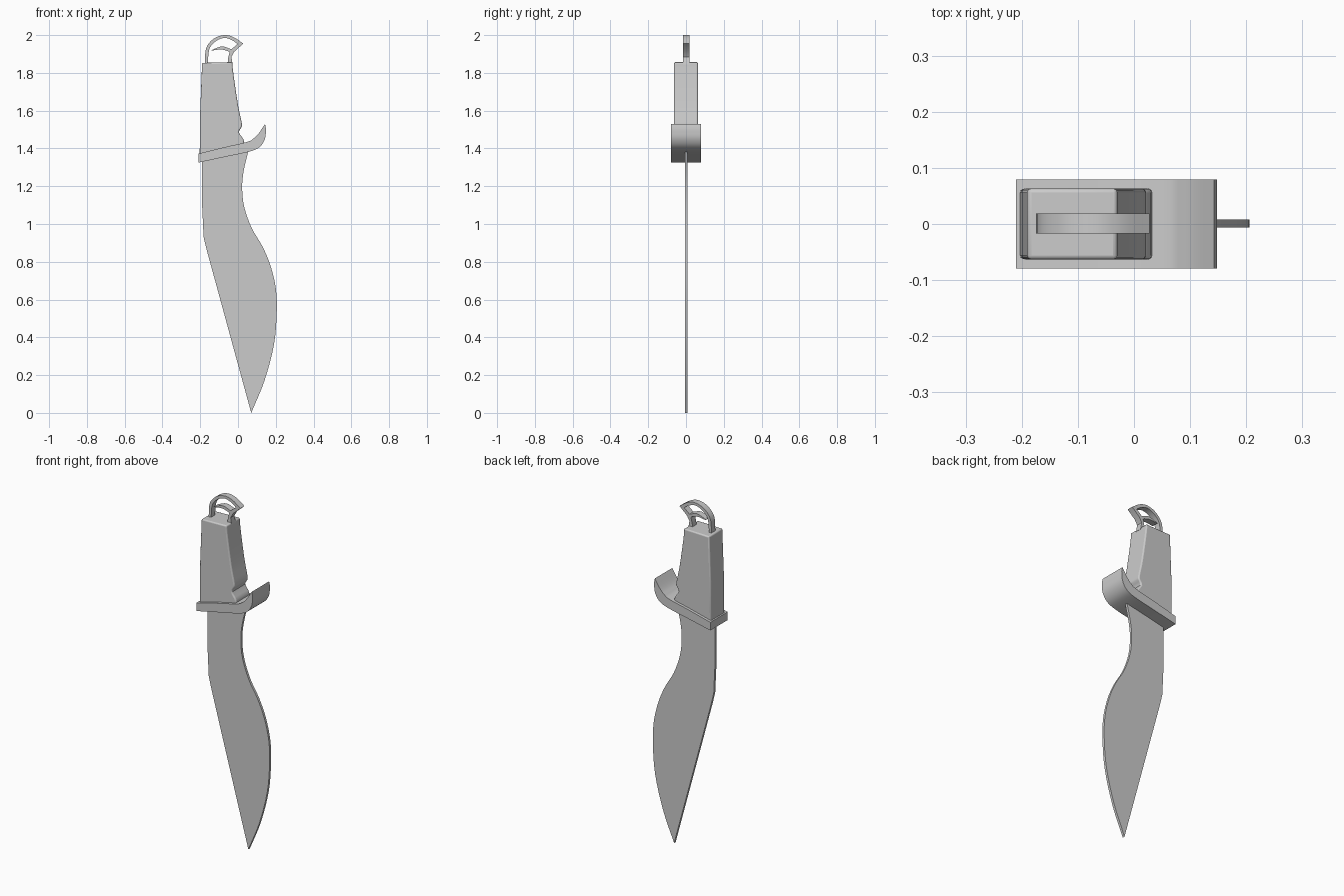
import bpy, bmesh, math
from mathutils import Vector

if "Cube" in bpy.data.objects:
    bpy.data.objects.remove(bpy.data.objects["Cube"])


def spline(pts, steps=4):
    """Catmull-Rom curve through 2D points."""
    p = [Vector(q) for q in pts]
    p = [2 * p[0] - p[1]] + p + [2 * p[-1] - p[-2]]
    out = []
    for a, b, c, d in zip(p, p[1:], p[2:], p[3:]):
        for i in range(steps):
            t = i / steps
            out.append(0.5 * (2 * b + (c - a) * t + (2 * a - 5 * b + 4 * c - d) * t * t
                              + (3 * b - a - 3 * c + d) * t ** 3))
    return [tuple(v) for v in out] + [tuple(pts[-1])]


def plate(name, outline, y0, y1, bevel=0):
    """Extrude an x-z outline from y0 to y1."""
    bm = bmesh.new()
    face = bm.faces.new([bm.verts.new((x, y0, z)) for x, z in outline])
    ext = bmesh.ops.extrude_face_region(bm, geom=[face], use_keep_orig=True)
    bmesh.ops.translate(bm, vec=(0, y1 - y0, 0),
                        verts=[g for g in ext["geom"] if isinstance(g, bmesh.types.BMVert)])
    bmesh.ops.recalc_face_normals(bm, faces=bm.faces[:])
    me = bpy.data.meshes.new(name)
    bm.to_mesh(me)
    bm.free()
    ob = bpy.data.objects.new(name, me)
    bpy.context.collection.objects.link(ob)
    if bevel:
        m = ob.modifiers.new("soft_edges", "BEVEL")
        m.width, m.segments = bevel, 3
        m.limit_method, m.angle_limit = "ANGLE", math.radians(50)
    bpy.ops.object.select_all(action="DESELECT")
    ob.select_set(True)
    bpy.context.view_layer.objects.active = ob
    bpy.ops.object.shade_smooth_by_angle(angle=math.radians(35))
    return ob


# Blade: straight angled spine and a recurved cutting edge
edge = spline([(.07, 0), (.14, .17), (.19, .36), (.205, .53), (.20, .66), (.172, .78),
               (.13, .88), (.072, .98), (.033, 1.09), (.022, 1.19), (.03, 1.28), (.058, 1.40)])
plate("blade", edge + [(-.19, 1.345), (-.19, 1.10), (-.182, .93), (-.165, .86)], -.006, .008)

# Guard: sloped bar sweeping up at the front
under = spline([(-.21, 1.325), (-.07, 1.355), (.06, 1.383), (.115, 1.408), (.143, 1.452), (.148, 1.505)])
over = spline([(.143, 1.53), (.11, 1.48), (.085, 1.455), (.05, 1.435), (-.07, 1.407), (-.21, 1.372)])
plate("guard", under + over, -.079, .079)

# Handle: tapered grip with a finger notch
grip = spline([(.03, 1.41), (.03, 1.445), (.005, 1.485), (.018, 1.512), (.02, 1.535),
               (0, 1.63), (-.025, 1.80), (-.03, 1.857)], 3)
plate("handle", grip + [(-.19, 1.853), (-.2, 1.6), (-.203, 1.36)], -.063, .063, .007)

# Pommel loop: arched strap with a peaked corner and an inner tongue
outer = spline([(-.175, 1.845), (-.169, 1.93), (-.13, 1.98), (-.075, 2.0), (-.025, 1.99), (.028, 1.955)])
leg = [(-.02, 1.912), (-.035, 1.885), (-.028, 1.845), (-.055, 1.845), (-.053, 1.875), (-.045, 1.908)]
tongue = spline([(-.05, 1.914), (-.09, 1.924), (-.138, 1.918)]) + spline([(-.14, 1.921), (-.085, 1.94), (-.035, 1.925)])
inner = spline([(-.002, 1.953), (-.035, 1.975), (-.075, 1.985), (-.12, 1.966), (-.152, 1.925), (-.16, 1.845)])
plate("pommel_loop", outer + leg + tongue + inner, -.017, .019)
